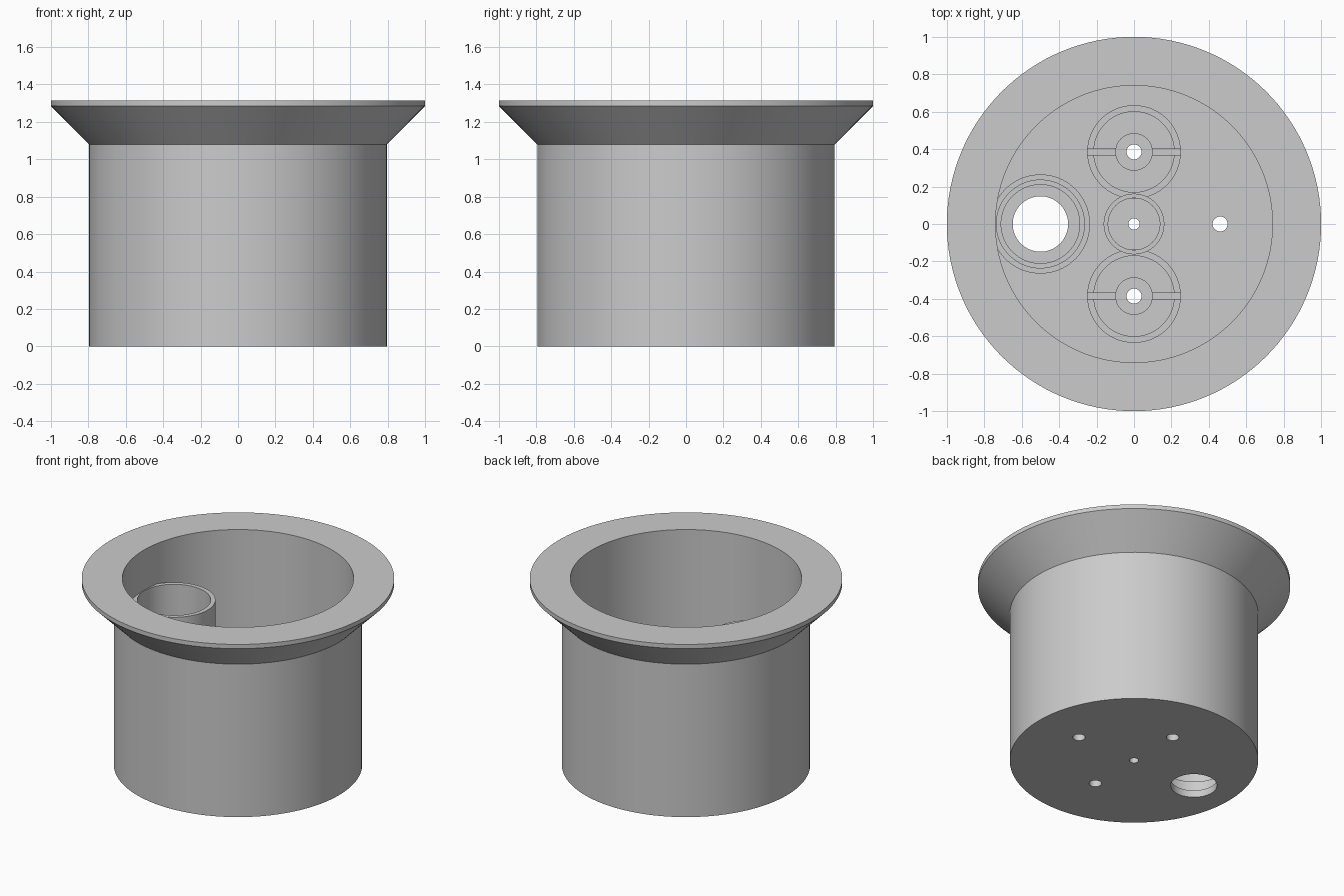
import bpy
import bmesh
import math
from mathutils import Matrix, Vector

cube = bpy.data.objects.get("Cube")
if cube:
    bpy.data.objects.remove(cube, do_unlink=True)

FLOOR = 0.05
TUBE_X = -0.5
MOUNT_Y = 0.385

grey = bpy.data.materials.new("light grey")
grey.use_nodes = True
colour = (0.6, 0.6, 0.6, 1)
grey.diffuse_color = colour
grey.node_tree.nodes["Principled BSDF"].inputs["Base Color"].default_value = colour


def finish(name, bm, place=(0, 0, 0)):
    """Turn a bmesh into a named object with the shared material."""
    bmesh.ops.recalc_face_normals(bm, faces=bm.faces)
    mesh = bpy.data.meshes.new(name)
    bm.to_mesh(mesh)
    bm.free()
    mesh.materials.append(grey)
    obj = bpy.data.objects.new(name, mesh)
    obj.location = place
    bpy.context.collection.objects.link(obj)
    return obj


def lathe(name, profile, place=(0, 0, 0), steps=128):
    """Spin a closed (radius, height) profile around z."""
    bm = bmesh.new()
    verts = [bm.verts.new((r, 0, z)) for r, z in profile]
    edges = [bm.edges.new((verts[i - 1], v)) for i, v in enumerate(verts)]
    bmesh.ops.spin(bm, geom=verts + edges, cent=(0, 0, 0), axis=(0, 0, 1),
                   angle=math.tau, steps=steps, use_merge=True)
    bmesh.ops.remove_doubles(bm, verts=bm.verts, dist=1e-5)
    return finish(name, bm, place)


def ring(name, outer, inner, top, place):
    profile = [(outer, FLOOR), (outer, top), (inner, top), (inner, FLOOR)]
    return lathe(name, profile, place, 96)


def smooth(obj):
    bpy.ops.object.select_all(action="DESELECT")
    obj.select_set(True)
    bpy.context.view_layer.objects.active = obj
    bpy.ops.object.shade_smooth_by_angle(angle=math.radians(30))


# Cup wall with the flared flange
parts = [lathe("cup_wall", [
    (0.74, 0), (0.795, 0), (0.795, 1.08), (1, 1.285),
    (1, 1.315), (0.74, 1.315)])]

# Floor plate with drilled holes
bm = bmesh.new()
bmesh.ops.create_cone(bm, cap_ends=True, segments=128, radius1=0.74,
                      radius2=0.74, depth=FLOOR,
                      matrix=Matrix.Translation((0, 0, FLOOR / 2)))
floor = finish("floor_plate", bm)
bm = bmesh.new()
for x, y, radius in [(TUBE_X, 0, 0.148), (0, 0, 0.03), (0.46, 0, 0.04),
                     (0, MOUNT_Y, 0.04), (0, -MOUNT_Y, 0.04)]:
    bmesh.ops.create_cone(bm, cap_ends=True, segments=64, radius1=radius,
                          radius2=radius, depth=1,
                          matrix=Matrix.Translation((x, y, 0)))
drill = finish("hole_cutter", bm)
drill.hide_render = True
cut = floor.modifiers.new("holes", "BOOLEAN")
cut.operation = "DIFFERENCE"
cut.solver = "EXACT"
cut.object = drill
bpy.context.view_layer.objects.active = floor
bpy.ops.object.modifier_apply(modifier=cut.name)
bpy.data.objects.remove(drill, do_unlink=True)
parts.append(floor)

# Tall stepped tube against the wall
parts.append(lathe("side_tube", [
    (0.265, FLOOR), (0.265, 1.03), (0.235, 1.03),
    (0.235, 0.15), (0.21, 0.15), (0.21, FLOOR)], (TUBE_X, 0, 0), 96))

# Central ring
parts.append(ring("centre_ring", 0.162, 0.138, 0.2, (0, 0, 0)))

# Two ribbed mounts, front and back
for side, sign in (("front", -1), ("back", 1)):
    place = Vector((0, sign * MOUNT_Y, 0))
    parts.append(ring(side + "_mount_ring", 0.25, 0.215, 0.15, place))
    parts.append(ring(side + "_mount_post", 0.1, 0.04, 0.2, place))
    bm = bmesh.new()
    for direction in (-1, 1):
        size = Matrix.Diagonal((0.16, 0.036, 0.12, 1))
        spot = Matrix.Translation((direction * 0.17, 0, FLOOR + 0.06))
        bmesh.ops.create_cube(bm, size=1, matrix=spot @ size)
    parts.append(finish(side + "_mount_ribs", bm, place))

for part in parts:
    smooth(part)
